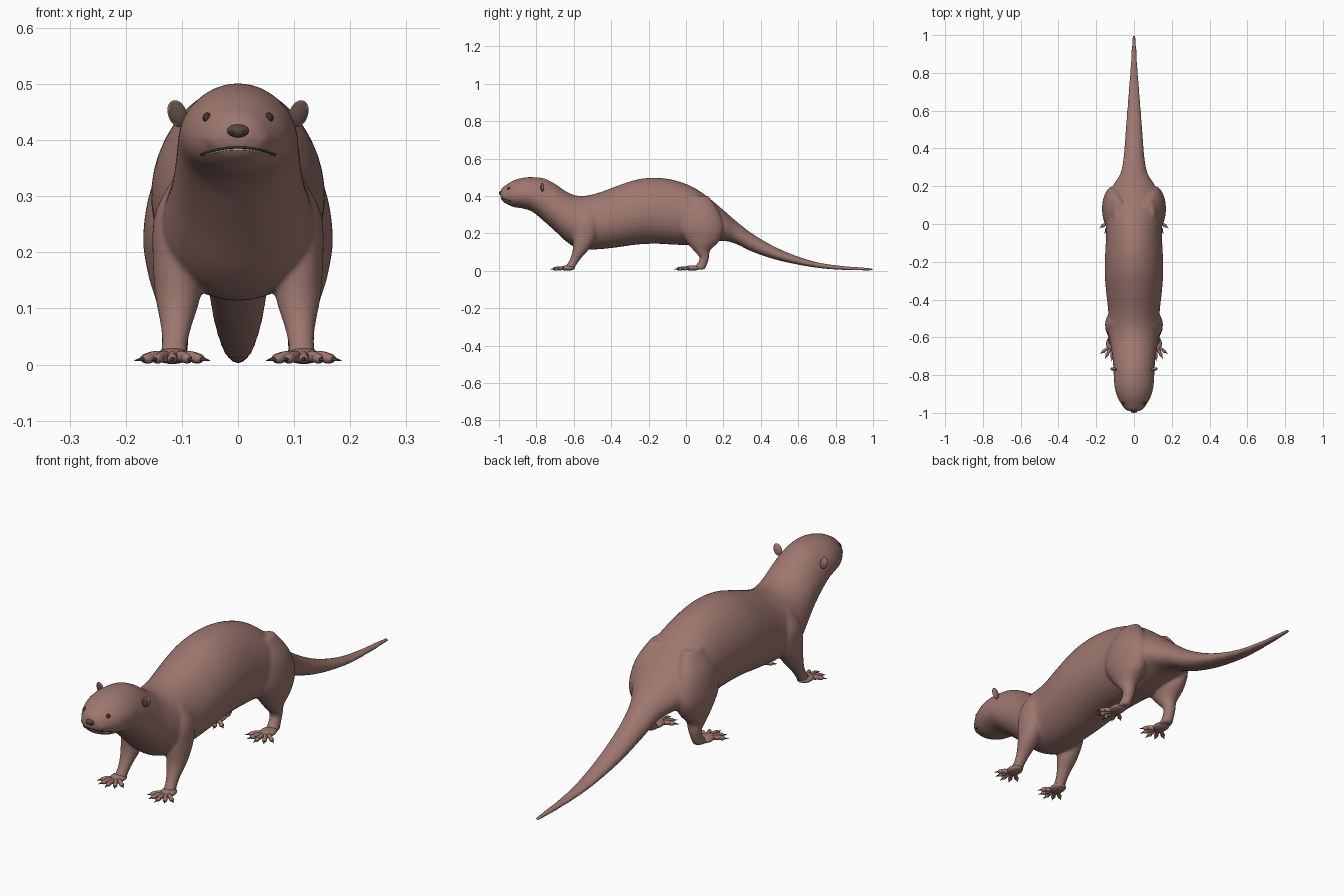
import bpy, bmesh, math
from mathutils import Vector, Matrix
from mathutils.bvhtree import BVHTree

if "Cube" in bpy.data.objects:
    bpy.data.objects.remove(bpy.data.objects["Cube"])


def material(name, rgb):
    m = bpy.data.materials.new(name)
    m.diffuse_color = (*rgb, 1)
    m.use_nodes = True
    m.node_tree.nodes["Principled BSDF"].inputs["Base Color"].default_value = m.diffuse_color
    return m


FUR = material("brown fur", (0.34, 0.185, 0.16))
EAR = material("inner ear brown", (0.11, 0.07, 0.06))
NOSE = material("nose dark brown", (0.085, 0.055, 0.045))
EYE = material("eye black brown", (0.045, 0.03, 0.025))
CLAW = material("claw dark grey", (0.07, 0.05, 0.045))
TEETH = material("teeth ivory", (0.7, 0.66, 0.58))


def make(name, bm, *mats):
    me = bpy.data.meshes.new(name)
    bm.to_mesh(me)
    bm.free()
    for m in mats:
        me.materials.append(m)
    for p in me.polygons:
        p.use_smooth = True
    ob = bpy.data.objects.new(name, me)
    bpy.context.collection.objects.link(ob)
    return ob


def catmull(rows, n):
    """Smooth interpolation through rows of numbers."""
    out = []
    for i in range(len(rows) - 1):
        a, b, c, d = (rows[min(max(i + k, 0), len(rows) - 1)] for k in (-1, 0, 1, 2))
        for s in range(n):
            t = s / n
            out.append([0.5 * (2*q + (r-p)*t + (2*p-5*q+4*r-u)*t*t + (3*q-p-3*r+u)*t**3)
                        for p, q, r, u in zip(a, b, c, d)])
    return out + [list(rows[-1])]


def loft(bm, rings):
    loops = [[bm.verts.new(p) for p in ring] for ring in rings]
    n = len(loops[0])
    faces = [bm.faces.new(loops[0]), bm.faces.new(loops[-1])]
    for a, b in zip(loops, loops[1:]):
        for i in range(n):
            j = (i + 1) % n
            faces.append(bm.faces.new((a[i], a[j], b[j], b[i])))
    bmesh.ops.recalc_face_normals(bm, faces=faces)


def blob(bm, centre, size, rot=Matrix(), mat=0):
    m = Matrix.Translation(centre) @ rot @ Matrix.Diagonal((*size, 1))
    r = bmesh.ops.create_uvsphere(bm, u_segments=20, v_segments=12, radius=1, matrix=m)
    for f in {f for v in r["verts"] for f in v.link_faces}:
        f.material_index = mat


ANG = [2 * math.pi * i / 40 for i in range(40)]

# trunk, head and tail: y, top, bottom, half width
STATIONS = [
    (-0.992, 0.425, 0.395, 0.022), (-0.982, 0.445, 0.375, 0.043), (-0.96, 0.461, 0.358, 0.062),
    (-0.92, 0.484, 0.341, 0.086), (-0.87, 0.498, 0.333, 0.101), (-0.82, 0.501, 0.315, 0.106),
    (-0.76, 0.494, 0.266, 0.109), (-0.70, 0.465, 0.212, 0.114), (-0.65, 0.43, 0.165, 0.122),
    (-0.60, 0.406, 0.13, 0.132), (-0.54, 0.401, 0.115, 0.137), (-0.46, 0.42, 0.116, 0.136),
    (-0.36, 0.457, 0.127, 0.147), (-0.26, 0.489, 0.141, 0.154), (-0.16, 0.498, 0.145, 0.152),
    (-0.06, 0.484, 0.14, 0.147), (0.04, 0.447, 0.137, 0.147), (0.12, 0.392, 0.148, 0.14),
    (0.20, 0.325, 0.16, 0.112), (0.27, 0.264, 0.143, 0.071), (0.36, 0.195, 0.10, 0.054),
    (0.48, 0.126, 0.06, 0.045), (0.60, 0.076, 0.033, 0.036), (0.72, 0.042, 0.014, 0.027),
    (0.84, 0.026, 0.005, 0.018), (0.94, 0.019, 0.002, 0.012), (1.0, 0.014, 0.001, 0.007)]
bm = bmesh.new()
rings = []
for y, top, bot, w in catmull(STATIONS, 4):
    c, h = (top + bot) / 2, (top - bot) / 2
    rings.append([(w * math.cos(a) * (1 - 0.10 * math.sin(a)), y, c + h * math.sin(a)) for a in ANG])
loft(bm, rings)

# legs: x, y, z, radius x, radius y
FRONT = [(0.08, -0.53, 0.34, 0.03, 0.04), (0.098, -0.53, 0.27, 0.05, 0.07),
         (0.105, -0.54, 0.19, 0.047, 0.066), (0.107, -0.56, 0.12, 0.04, 0.045),
         (0.11, -0.588, 0.07, 0.028, 0.029), (0.113, -0.61, 0.035, 0.023, 0.026),
         (0.115, -0.63, 0.008, 0.026, 0.03)]
HIND = [(0.075, 0.06, 0.40, 0.03, 0.06), (0.098, 0.07, 0.32, 0.055, 0.105),
        (0.108, 0.08, 0.23, 0.061, 0.12), (0.108, 0.088, 0.16, 0.052, 0.09),
        (0.108, 0.085, 0.11, 0.037, 0.045), (0.11, 0.098, 0.07, 0.026, 0.025),
        (0.112, 0.085, 0.035, 0.023, 0.028), (0.114, 0.065, 0.008, 0.026, 0.035)]
for side in (1, -1):
    for leg in (FRONT, HIND):
        loft(bm, [[(side * (x + rx * math.cos(a)), y + ry * math.sin(a), z) for a in ANG]
                  for x, y, z, rx, ry in catmull(leg, 4)])

# muzzle pads either side of the nose
for side in (1, -1):
    blob(bm, (side * 0.028, -0.952, 0.402), (0.034, 0.036, 0.026))

body = make("body", bm, FUR)
rm = body.modifiers.new("fuse", 'REMESH')
rm.mode = 'VOXEL'
rm.voxel_size = 0.006
rm.use_smooth_shade = True
sm = body.modifiers.new("soften", 'SMOOTH')
sm.factor, sm.iterations = 0.5, 6

bpy.context.view_layer.update()
tree = BVHTree.FromObject(body, bpy.context.evaluated_depsgraph_get())


def on_face(x, z):
    """Point on the front of the head."""
    return tree.ray_cast(Vector((x, -2, z)), Vector((0, 1, 0)))[0]


# nose with two nostrils
bm = bmesh.new()
blob(bm, (0, -0.981, 0.416), (0.023, 0.019, 0.014))
make("nose", bm, NOSE)
bm = bmesh.new()
for side in (1, -1):
    blob(bm, (side * 0.011, -0.995, 0.413), (0.005, 0.004, 0.004))
make("nostrils", bm, EYE)

# eyes and ears
for side, tag in ((1, "left"), (-1, "right")):
    bm = bmesh.new()
    blob(bm, on_face(side * 0.055, 0.44) + Vector((0, 0.003, 0)), (0.008, 0.008, 0.009))
    make(tag + "_eye", bm, EYE)
    bm = bmesh.new()
    rot = Matrix.Rotation(side * 0.35, 4, 'Y') @ Matrix.Rotation(side * 0.2, 4, 'Z')
    blob(bm, (side * 0.108, -0.768, 0.447), (0.017, 0.009, 0.025), rot)
    bm.normal_update()
    for f in bm.faces:
        f.material_index = 1 if f.normal.y < -0.75 else 0
    make(tag + "_ear", bm, FUR, EAR)


# mouth line and a thin row of teeth under it
def lip(name, reach, drop, radius, mat):
    cu = bpy.data.curves.new(name, 'CURVE')
    cu.dimensions = '3D'
    cu.bevel_depth = radius
    cu.bevel_resolution = 2
    cu.materials.append(mat)
    sp = cu.splines.new('POLY')
    sp.points.add(24)
    for i, p in enumerate(sp.points):
        x = reach * (i / 12 - 1)
        p.co = (*on_face(x, 0.387 - drop - 0.013 * (x / 0.065) ** 2), 1)
    bpy.context.collection.objects.link(bpy.data.objects.new(name, cu))


lip("mouth_line", 0.066, 0, 0.0022, EYE)
lip("teeth", 0.058, 0.003, 0.0018, TEETH)

# paws: pad, five fanned toes and claws
for side, tag in ((1, "left"), (-1, "right")):
    for part, y0, long in (("front", -0.642, 1.0), ("hind", 0.025, 1.08)):
        o = Vector((side * 0.117, y0, 0))
        bm = bmesh.new()
        blob(bm, o + Vector((0, 0.008, 0.015)), (0.031, 0.04 * long, 0.014))
        for k in range(-2, 3):
            a = k * 0.47
            d = Vector((math.sin(a), -math.cos(a), 0))
            r = Matrix.Rotation(a, 4, 'Z')
            reach = long * (1 - 0.05 * abs(k))
            blob(bm, o + d * 0.036 * reach + Vector((0, 0, 0.014)), (0.0085, 0.028, 0.010), r)
            blob(bm, o + d * 0.058 * reach + Vector((0, 0, 0.011)), (0.009, 0.013, 0.009), r)
            # claw pointing forward and slightly down
            m = (Matrix.Translation(o + d * 0.074 * reach + Vector((0, 0, 0.009)))
                 @ r @ Matrix.Rotation(math.radians(100), 4, 'X'))
            c = bmesh.ops.create_cone(bm, cap_ends=True, segments=10, radius1=0.005,
                                      radius2=0.0008, depth=0.022, matrix=m)
            for f in {f for v in c["verts"] for f in v.link_faces}:
                f.material_index = 1
        make(f"{part}_{tag}_paw", bm, FUR, CLAW)
